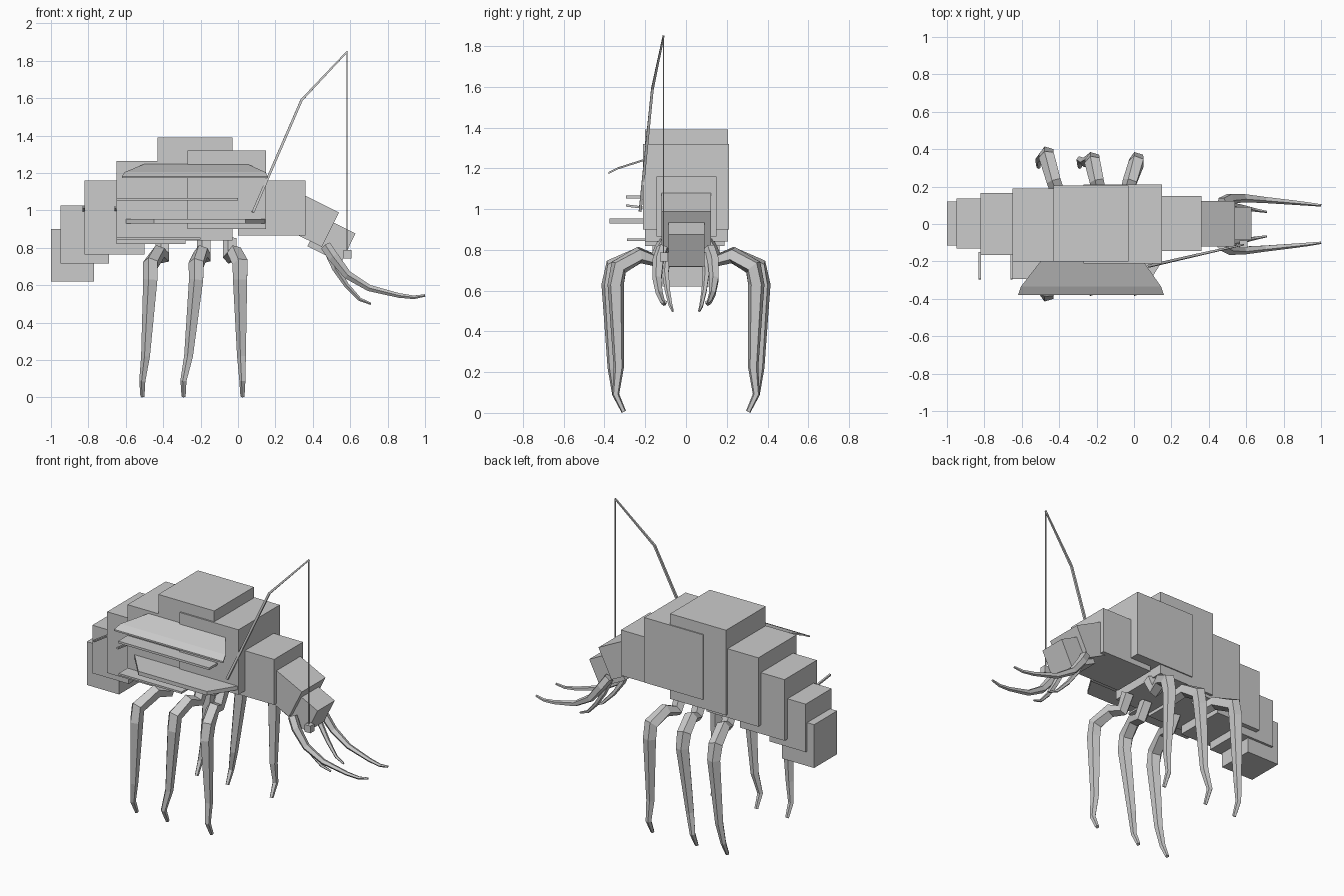
import bpy
import bmesh
import math
from mathutils import Vector, Matrix

if "Cube" in bpy.data.objects:
    bpy.data.objects.remove(bpy.data.objects["Cube"], do_unlink=True)

grey = bpy.data.materials.new("plain grey")
grey.use_nodes = True
GREY = (0.6, 0.6, 0.6, 1)
grey.diffuse_color = GREY
grey.node_tree.nodes["Principled BSDF"].inputs["Base Color"].default_value = GREY


def finish(name, bm):
    bmesh.ops.recalc_face_normals(bm, faces=bm.faces)
    mesh = bpy.data.meshes.new(name)
    bm.to_mesh(mesh)
    bm.free()
    mesh.materials.append(grey)
    obj = bpy.data.objects.new(name, mesh)
    bpy.context.collection.objects.link(obj)
    return obj


def box(name, x, y, z, tilt=0):
    """Box from three (low, high) ranges, tilted about y through its centre."""
    bm = bmesh.new()
    size = [r[1] - r[0] for r in (x, y, z)]
    mid = [(r[0] + r[1]) / 2 for r in (x, y, z)]
    mat = (Matrix.Translation(mid) @ Matrix.Rotation(math.radians(tilt), 4, 'Y')
           @ Matrix.Diagonal((*size, 1)))
    bmesh.ops.create_cube(bm, size=1, matrix=mat)
    return finish(name, bm)


def tube(name, path, radii, side, sides=5):
    """Faceted tapering tube along a path; side is a vector across the path."""
    pts = [Vector(p) for p in path]
    side = Vector(side)
    bm = bmesh.new()
    rings = []
    for i, p in enumerate(pts):
        d = (pts[min(i + 1, len(pts) - 1)] - pts[max(i - 1, 0)]).normalized()
        u = (side - d * side.dot(d)).normalized()
        v = d.cross(u)
        ring = []
        for k in range(sides):
            a = math.tau * (k + 0.5) / sides
            ring.append(bm.verts.new(p + radii[i] * (u * math.cos(a) + v * math.sin(a))))
        rings.append(ring)
    for a, b in zip(rings, rings[1:]):
        for k in range(sides):
            n = (k + 1) % sides
            bm.faces.new((a[k], a[n], b[n], b[k]))
    bm.faces.new(rings[0])
    bm.faces.new(rings[-1])
    return finish(name, bm)


def sheet(name, rows, thickness):
    """Slab lofted through rows of (left x, right x, y, z)."""
    bm = bmesh.new()
    loops = []
    for x0, x1, y, z in rows:
        loops.append([bm.verts.new(c) for c in (
            (x0, y, z), (x1, y, z), (x1, y, z - thickness), (x0, y, z - thickness))])
    for a, b in zip(loops, loops[1:]):
        for k in range(4):
            n = (k + 1) % 4
            bm.faces.new((a[k], a[n], b[n], b[k]))
    bm.faces.new(loops[0])
    bm.faces.new(loops[-1])
    return finish(name, bm)


# Stepped body segments, tail to neck
box("tail_tip", (-1.0, -0.77), (-0.115, 0.12), (0.62, 0.9))
box("tail_segment", (-0.95, -0.69), (-0.13, 0.135), (0.715, 1.025))
box("rear_segment", (-0.82, -0.5), (-0.165, 0.165), (0.765, 1.16))
box("abdomen", (-0.65, -0.28), (-0.2, 0.19), (0.82, 1.265))
box("back_hump", (-0.43, -0.03), (-0.2, 0.205), (0.84, 1.39))
box("thorax", (-0.27, 0.15), (-0.21, 0.212), (0.9, 1.32))
box("neck", (0.0, 0.36), (-0.145, 0.15), (0.866, 1.16))

# Drooping head
box("head", (0.21, 0.51), (-0.12, 0.122), (0.86, 1.066), 26.5)
box("snout", (0.4, 0.6), (-0.085, 0.09), (0.754, 0.93), 26.5)

# Stall on the right flank: awning, shelf, counter, pegs
sheet("awning", [(-0.5, 0.05, -0.2, 1.248), (-0.605, 0.145, -0.335, 1.205),
                 (-0.62, 0.16, -0.38, 1.182)], 0.01)
box("upper_shelf", (-0.65, 0.0), (-0.295, -0.19), (1.052, 1.066))
box("lower_shelf", (-0.65, -0.2), (-0.29, -0.19), (0.843, 0.855))
sheet("counter", [(-0.6, 0.15, -0.2, 0.955), (-0.45, 0.04, -0.375, 0.955)], 0.025)
for n, x in enumerate((-0.825, -0.655)):
    tube(f"peg_{n + 1}", [(x, -0.15, 1.0), (x, -0.295, 1.018)], [0.008] * 2, (1, 0, 0), 4)

# Fishing rod with line and bait
tube("rod", [(0.08, -0.225, 0.99), (0.34, -0.165, 1.59), (0.585, -0.11, 1.85)],
     [0.01, 0.009, 0.006], (0, 1, 0), 4)
tube("line", [(0.583, -0.11, 0.78), (0.583, -0.11, 1.85)], [0.004] * 2, (0, 1, 0), 4)
box("bait", (0.565, 0.607), (-0.128, -0.088), (0.742, 0.788))

# Walking legs: hip x, knee x, foot x, knee reach
LEGS = {"rear": (-0.4, -0.465, -0.51, 0.375),
        "middle": (-0.18, -0.22, -0.29, 0.345),
        "front": (-0.04, 0.015, 0.025, 0.345)}
for side, s in (("left", 1), ("right", -1)):
    for place, (hip, knee, foot, reach) in LEGS.items():
        shin = knee * 0.4 + foot * 0.6
        path = [(hip, s * 0.1, 0.84), (hip, s * 0.15, 0.75),
                (hip * 0.6 + knee * 0.4, s * 0.23, 0.775),
                (knee, s * (reach - 0.015), 0.715), (knee, s * reach, 0.63),
                (shin, s * (reach - 0.015), 0.22),
                (foot, s * 0.345, 0.09), (foot, s * 0.305, 0.005)]
        tube(f"{place}_leg_{side}", path,
             [0.04, 0.04, 0.042, 0.045, 0.042, 0.026, 0.018, 0.012], (1, 0, 0))

    # Long and short feelers under the snout
    tube(f"long_feeler_{side}",
         [(0.47, s * 0.115, 0.81), (0.51, s * 0.135, 0.75), (0.585, s * 0.14, 0.655),
          (0.7, s * 0.13, 0.585), (0.86, s * 0.115, 0.545), (0.94, s * 0.107, 0.535),
          (1.0, s * 0.1, 0.545)],
         [0.03, 0.03, 0.024, 0.018, 0.013, 0.01, 0.007], (0, 1, 0))
    tube(f"short_feeler_{side}",
         [(0.48, s * 0.09, 0.78), (0.52, s * 0.1, 0.69), (0.58, s * 0.09, 0.6),
          (0.65, s * 0.075, 0.525), (0.71, s * 0.065, 0.5)],
         [0.02, 0.018, 0.014, 0.01, 0.006], (0, 1, 0))
